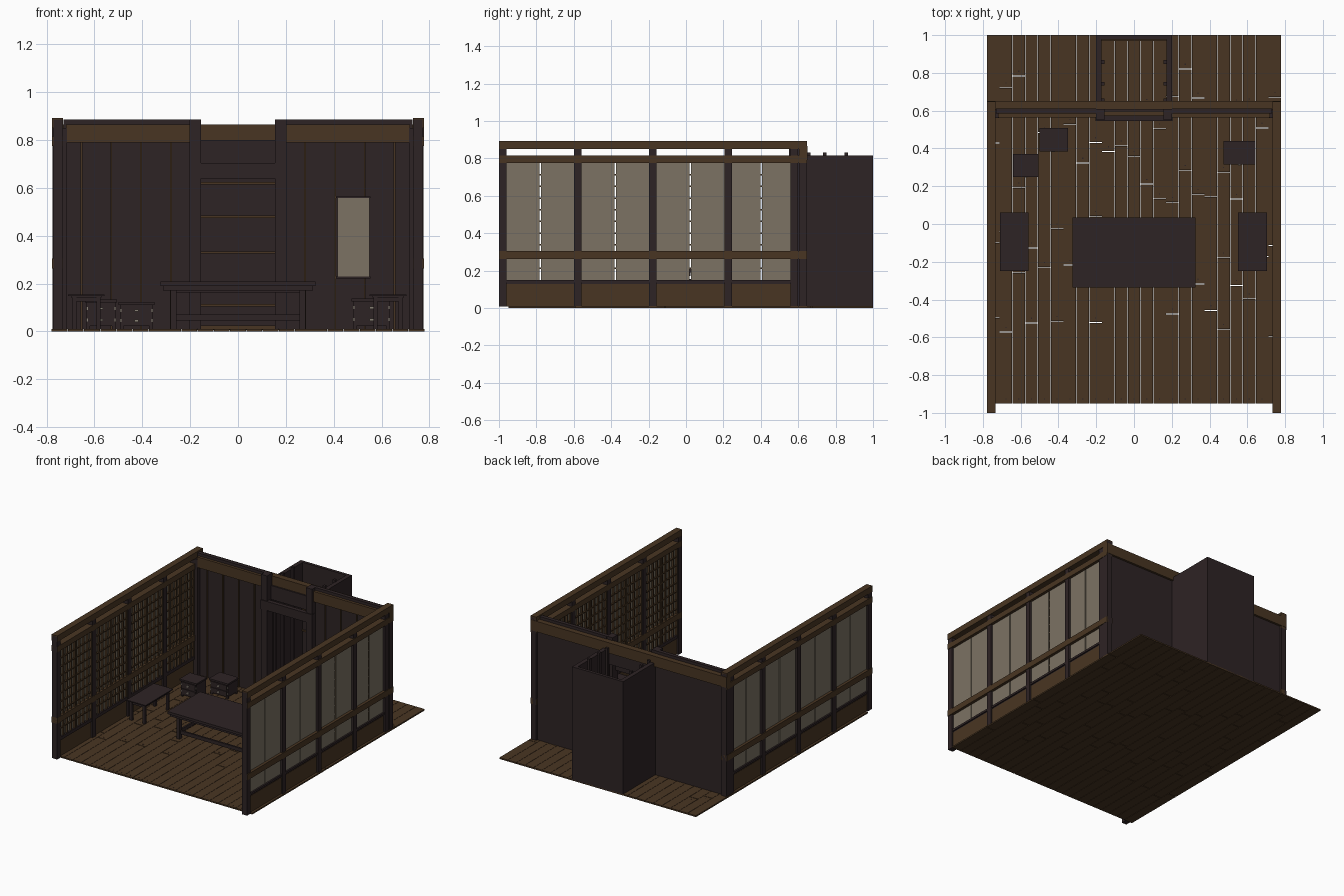
import bpy, bmesh, random
from mathutils import Matrix, Vector

if "Cube" in bpy.data.objects:
    bpy.data.objects.remove(bpy.data.objects["Cube"])
random.seed(4)

def mat(name, c):
    m = bpy.data.materials.new(name)
    m.diffuse_color = (*c, 1)
    m.use_nodes = True
    m.node_tree.nodes["Principled BSDF"].inputs["Base Color"].default_value = m.diffuse_color
    return m

DARK = mat("dark timber", (0.027, 0.017, 0.018))
BROWN = mat("brown timber", (0.066, 0.036, 0.016))
PAPER = mat("paper", (0.20, 0.17, 0.125))
METAL = mat("handle metal", (0.25, 0.22, 0.18))

def build(name, material, boxes):
    """One object from boxes given as (x0, x1, y0, y1, z0, z1)."""
    bm = bmesh.new()
    for x0, x1, y0, y1, z0, z1 in boxes:
        c = Vector(((x0 + x1) / 2, (y0 + y1) / 2, (z0 + z1) / 2))
        s = Matrix.Diagonal((abs(x1 - x0), y1 - y0, z1 - z0, 1))
        bmesh.ops.create_cube(bm, size=1, matrix=Matrix.Translation(c) @ s)
    me = bpy.data.meshes.new(name)
    bm.to_mesh(me)
    bm.free()
    me.materials.append(material)
    ob = bpy.data.objects.new(name, me)
    bpy.context.collection.objects.link(ob)
    return ob

# floor planks with staggered end joints
planks, nails = [], []
N = 23
w = 1.56 / N
for i in range(N):
    x = -0.78 + i * w
    y = -0.95
    while y < 1.0:
        e = y + random.uniform(0.35, 0.8)
        if e > 0.85:
            e = 1.0
        planks.append((x + 0.001, x + w - 0.001, y, e - (0.004 if e < 1 else 0), 0, 0.010))
        nails.append((x + w / 2 - .003, x + w / 2 + .003, y + .02, y + .026, 0.009, 0.0108))
        y = e
build("floor_planks", BROWN, planks)
build("floor_nails", DARK, nails)

# side walls
posts_y = [-0.98, -0.578, -0.178, 0.225, 0.58]
for s, side in ((-1, "left"), (1, "right")):
    def X(a, b):
        return (min(s * a, s * b), max(s * a, s * b))
    build(side + "_posts", DARK,
          [(*X(.733, .772), y - .02, y + .02, .008, .885) for y in posts_y]
          + [(*X(.733, .775), .605, .648, .008, .885), (*X(.715, .735), .56, .605, .008, .85)])
    build(side + "_beams", BROWN,
          [(*X(.732, .777), -1.0, .648, a, b) for a, b in ((.85, .893), (.775, .815), (.263, .305))])
    build(side + "_skirting_boards", BROWN, [(*X(.745, .762), -.96, .6, .008, .127)])
    sill, paper, lattice = [], [], []
    for a, b in zip(posts_y, posts_y[1:]):
        a, b = a + .02, b - .02
        m = (a + b) / 2
        sill.append((*X(.738, .768), a, b, .135, .15))
        sill.append((*X(.738, .760), a, b, .127, .135))
        for p, q in ((a, m - .004), (m + .004, b)):
            paper.append((*X(.752, .757), p, q, .15, .775))
            for k in range(5):
                y = p + (q - p) * k / 4
                y = min(max(y, p + .004), q - .004)
                lattice.append((*X(.738, .752), y - .004, y + .004, .15, .775))
        for k in range(1, 10):
            z = .15 + .0625 * k
            lattice.append((*X(.740, .752), a, b, z - .004, z + .004))
    build(side + "_sills", DARK, sill)
    build(side + "_paper_panels", PAPER, paper)
    build(side + "_lattice", BROWN, lattice)

# back wall either side of the alcove
wall, strips, caps = [], [], []
for s in (-1, 1):
    x0, x1 = sorted((s * .19, s * .735))
    wall.append((x0, x1, .59, .635, .01, .80))
    c0, c1 = sorted((s * .2, s * .73))
    caps.append((c0, c1, .585, .612, .79, .885))
    for x in (.28, .405, .53, .655):
        strips.append((s * x - .004, s * x + .004, .582, .592, .01, .80))
build("back_wall", DARK, wall + [(-.19, .19, .595, .63, .70, .80)])
build("back_wall_strips", BROWN, strips)
build("back_wall_top_rail", DARK, caps)
build("back_beam_outer", BROWN, [(-.777, .777, .605, .65, .79, .865)])
build("back_beam_inner", BROWN, [(-.72, -.2, .565, .59, .79, .865), (.2, .72, .565, .59, .79, .865)])

# alcove
build("alcove_columns", DARK, [(-.202, -.155, .55, .61, .01, .885), (.155, .202, .55, .61, .01, .885)])
build("alcove_lintel", DARK, [(-.205, .205, .545, .575, .64, .705)])
build("alcove_walls", DARK, [(-.202, -.172, .62, 1.0, .005, .815), (.172, .202, .62, 1.0, .005, .815),
                             (-.202, .202, .978, 1.0, .005, .815)])
build("alcove_battens", BROWN, [(-.172, .172, .970, .98, z - .005, z + .005) for z in (.11, .33, .48, .62)])
build("alcove_uprights", DARK, [(s * .166 - .009, s * .166 + .009, y - .01, y + .01, .01, .83)
                                for s in (-1, 1) for y in (.655, .742, .857)])
build("alcove_step", BROWN, [(-.155, .155, .57, .60, .008, .024)])

# hanging paper scroll
build("scroll_paper", PAPER, [(.415, .55, .576, .581, .228, .56)])
build("scroll_rods", DARK, [(.41, .555, .573, .582, .222, .230), (.41, .555, .573, .582, .558, .565)])

def table(name, x0, x1, y0, y1, top, thick, leg, inset, apron, stretch):
    """Top slab in two layers, four legs, aprons and stretchers."""
    b = [(x0, x1, y0, y1, top - thick / 2, top),
         (x0 + .012, x1 - .012, y0 + .012, y1 - .012, top - thick, top - thick / 2)]
    a0, a1, c0, c1 = x0 + inset, x1 - inset, y0 + inset, y1 - inset
    for x in (a0, a1 - leg):
        for y in (c0, c1 - leg):
            b.append((x, x + leg, y, y + leg, .01, top - thick))
    levels = [(top - thick - apron, top - thick)] + ([stretch] if stretch else [])
    t = leg * .25
    for z0, z1 in levels:
        for y in (c0 + t, c1 - leg + t):
            b.append((a0, a1, y, y + leg / 2, z0, z1))
        for x in (a0 + t, a1 - leg + t):
            b.append((x, x + leg / 2, c0, c1, z0, z1))
    build(name, DARK, b)

table("large_table", -.325, .325, -.335, .035, .208, .036, .026, .042, .01, (.045, .07))
table("left_side_table", -.71, -.558, -.25, .062, .155, .014, .018, .016, .016, None)
table("right_side_table", .55, .705, -.25, .062, .155, .014, .018, .016, .016, None)

def cabinet(name, x0, x1, y0, y1, top):
    """Small chest with a cap, feet, two drawers and handles."""
    b = [(x0, x1, y0, y1, top - .012, top),
         (x0 + .006, x1 - .006, y0 + .008, y1 - .004, .022, top - .012)]
    for x in (x0 + .006, x1 - .021):
        for y in (y0 + .008, y1 - .02):
            b.append((x, x + .015, y, y + .015, .01, .022))
    mid = (.022 + top - .012) / 2
    knobs, fittings = [], []
    cx = (x0 + x1) / 2
    for z0, z1 in ((.028, mid - .004), (mid + .004, top - .017)):
        b.append((x0 + .014, x1 - .014, y0 + .003, y0 + .01, z0, z1))
        z = (z0 + z1) / 2
        knobs.append((cx - .008, cx + .008, y0 - .004, y0 + .003, z - .005, z + .005))
        for x in (x0 + .006, x1 - .012):
            fittings.append((x, x + .006, y0 + .005, y0 + .009, z - .006, z + .006))
    build(name, DARK, b)
    build(name + "_handles", METAL, knobs + fittings)

cabinet("left_cabinet", -.64, -.505, .25, .37, .133)
cabinet("middle_cabinet", -.50, -.35, .385, .508, .122)
cabinet("right_cabinet", .475, .642, .315, .44, .138)
